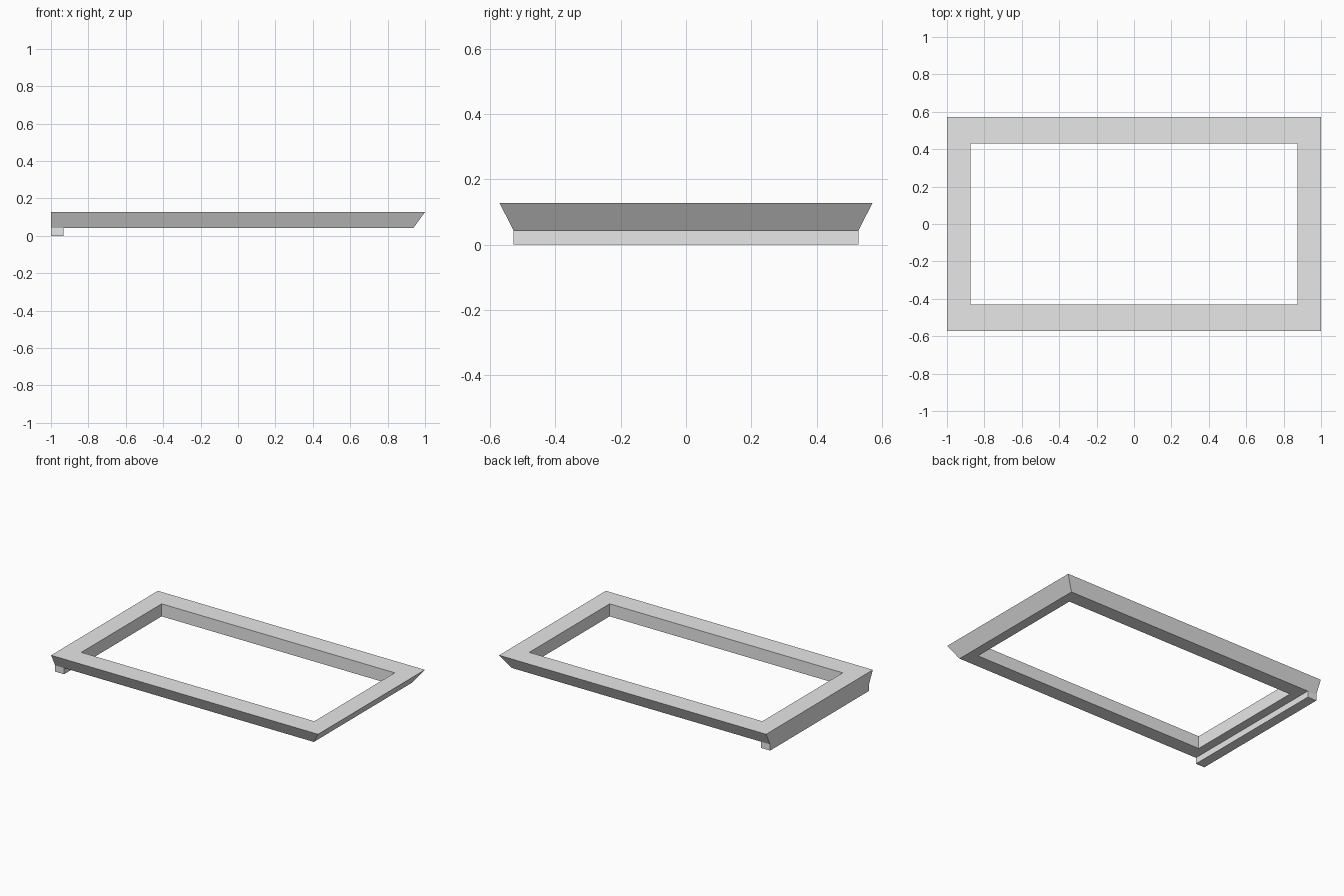
import bpy
import bmesh

cube = bpy.data.objects.get("Cube")
if cube:
    bpy.data.objects.remove(cube, do_unlink=True)

TOP, BASE = 0.127, 0.042      # frame top and underside heights
INNER_X, INNER_Y = 0.873, 0.43
LOW_Y = 0.528                 # half depth of the underside

grey = bpy.data.materials.new("light grey")
grey.use_nodes = True
colour = (0.8, 0.8, 0.8, 1)
grey.diffuse_color = colour
grey.node_tree.nodes["Principled BSDF"].inputs["Base Color"].default_value = colour


def add_object(name, bm):
    bmesh.ops.recalc_face_normals(bm, faces=bm.faces)
    mesh = bpy.data.meshes.new(name)
    bm.to_mesh(mesh)
    bm.free()
    mesh.materials.append(grey)
    obj = bpy.data.objects.new(name, mesh)
    bpy.context.collection.objects.link(obj)
    return obj


def ring(bm, x0, x1, y, z):
    return [bm.verts.new(p) for p in
            ((x0, -y, z), (x1, -y, z), (x1, y, z), (x0, y, z))]


def bridge(bm, a, b):
    for i in range(4):
        j = (i + 1) % 4
        bm.faces.new((a[i], a[j], b[j], b[i]))


# Rectangular frame: three sides slope in below, the right side is upright
bm = bmesh.new()
rings = [
    ring(bm, -1, 1, 0.571, TOP),
    ring(bm, -1, 0.938, LOW_Y, BASE),
    ring(bm, -INNER_X, INNER_X, INNER_Y, BASE),
    ring(bm, -INNER_X, INNER_X, INNER_Y, TOP),
]
for k in range(4):
    bridge(bm, rings[k], rings[(k + 1) % 4])
add_object("frame", bm)

# Lip running under the upright side, open where it meets the frame
bm = bmesh.new()
upper = ring(bm, -1, -0.933, LOW_Y, BASE)
lower = ring(bm, -1, -0.933, LOW_Y, 0)
bridge(bm, upper, lower)
bm.faces.new(lower)
add_object("lower_lip", bm)
